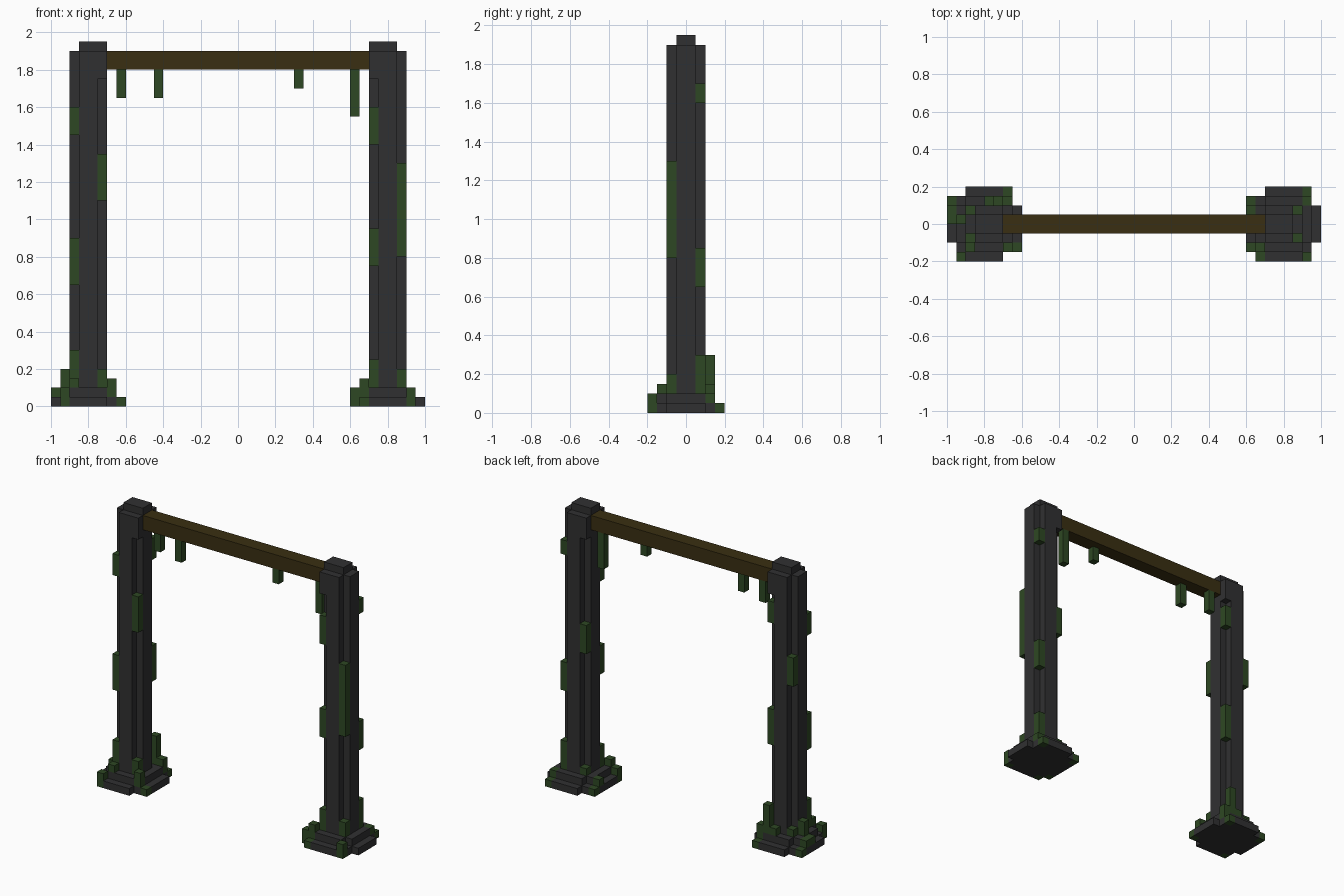
import bpy
import bmesh

cube = bpy.data.objects.get("Cube")
if cube:
    bpy.data.objects.remove(cube, do_unlink=True)

U = 0.05  # grid cell


def material(name, rgb):
    m = bpy.data.materials.new(name)
    m.use_nodes = True
    m.diffuse_color = (*rgb, 1)
    bsdf = m.node_tree.nodes["Principled BSDF"]
    bsdf.inputs["Base Color"].default_value = (*rgb, 1)
    bsdf.inputs["Roughness"].default_value = 0.9
    return m


STONE = material("dark stone", (0.030, 0.030, 0.031))
MOSS = material("moss green", (0.027, 0.064, 0.017))
WOOD = material("dark wood", (0.042, 0.028, 0.006))


def prism(bm, outline, z0, z1):
    """Extrude a closed outline, in grid cells, from z0 to z1."""
    face = bm.faces.new([bm.verts.new((x * U, y * U, z0 * U)) for x, y in outline])
    ext = bmesh.ops.extrude_face_region(bm, geom=[face])
    top = [v for v in ext["geom"] if isinstance(v, bmesh.types.BMVert)]
    bmesh.ops.translate(bm, verts=top, vec=(0, 0, (z1 - z0) * U))


def box(bm, x0, x1, y0, y1, z0, z1):
    prism(bm, [(x0, y0), (x1, y0), (x1, y1), (x0, y1)], z0, z1)


def mirrored(quarter):
    """Complete a quarter outline in all four quadrants."""
    q2 = [(-x, y) for x, y in reversed(quarter)]
    return quarter + q2 + [(-x, -y) for x, y in quarter] + [(x, -y) for x, y in reversed(quarter)]


def finish(bm, name, mat, x=0.0):
    bmesh.ops.recalc_face_normals(bm, faces=bm.faces)
    mesh = bpy.data.meshes.new(name)
    bm.to_mesh(mesh)
    bm.free()
    mesh.materials.append(mat)
    obj = bpy.data.objects.new(name, mesh)
    obj.location.x = x
    bpy.context.collection.objects.link(obj)


FOOT = mirrored([(4, 2), (3, 2), (3, 3), (2, 3), (2, 4)])
PLINTH = mirrored([(3, 2), (2, 2), (2, 3)])
SHAFT = mirrored([(2, 1), (1, 1), (1, 2)])

# Moss patches per pillar: cell x, cell y, bottom, top
MOSS_LEFT = [
    (1, -2, 16, 26), (-2, -2, 28, 32), (-2, -2, 15, 19), (1, 1, 32, 34),
    (1, 1, 13, 17), (-2, 1, 19, 23),
    (1, -2, 2, 4), (-2, -2, 2, 5), (1, 1, 2, 6),
    (2, -4, 0, 2), (-3, -4, 0, 1), (-3, -3, 1, 3), (-4, -3, 0, 2),
    (2, 3, 0, 1), (2, 2, 1, 2), (-4, 2, 0, 1), (-4, 1, 1, 2), (-2, 1, 2, 3),
]
MOSS_RIGHT = [
    (-2, -2, 29, 32), (-2, -2, 13, 18), (1, -2, 22, 27), (-2, 1, 23, 27),
    (1, 1, 31, 34), (1, 1, 14, 19),
    (-2, -2, 2, 6), (1, -2, 2, 4), (1, 2, 2, 6), (0, 2, 2, 3), (-2, 1, 2, 3),
    (-3, -4, 0, 2), (-2, -3, 2, 3), (-3, 0, 2, 4), (-4, 0, 1, 2),
    (-4, 1, 1, 2), (-4, 2, 0, 1), (2, -3, 1, 3), (3, -3, 0, 1),
    (2, 2, 1, 3), (2, 3, 0, 1),
]

for side, sign, patches in (("left", 1, MOSS_LEFT), ("right", -1, MOSS_RIGHT)):
    x = 0.8 * sign
    # Stepped base
    bm = bmesh.new()
    prism(bm, FOOT, 0, 1)
    prism(bm, PLINTH, 1, 2)
    finish(bm, side + "_base", STONE, x)
    # Cross-shaped shaft
    bm = bmesh.new()
    prism(bm, SHAFT, 2, 38)
    finish(bm, side + "_pillar", STONE, x)
    # Bracket corners beside the beam, and the cap
    bm = bmesh.new()
    inner = sorted((-sign, -2 * sign))
    for y in (-2, 1):
        box(bm, *inner, y, y + 1, 35, 38)
    box(bm, *sorted((sign, -2 * sign)), -1, 1, 38, 39)
    finish(bm, side + "_cap", STONE, x)
    # Moss in the corner channels and on the base
    bm = bmesh.new()
    for cx, cy, z0, z1 in patches:
        box(bm, cx, cx + 1, cy, cy + 1, z0, z1)
    finish(bm, side + "_moss", MOSS, x)

# Crossbeam
bm = bmesh.new()
box(bm, -14, 14, -1, 1, 36, 38)
finish(bm, "crossbeam", WOOD)

# Vines hanging from the beam
bm = bmesh.new()
for cx, cy, z0 in ((-13, 0, 33), (-9, -1, 33), (6, -1, 34), (12, 0, 31)):
    box(bm, cx, cx + 1, cy, cy + 1, z0, 36)
finish(bm, "hanging_vines", MOSS)
